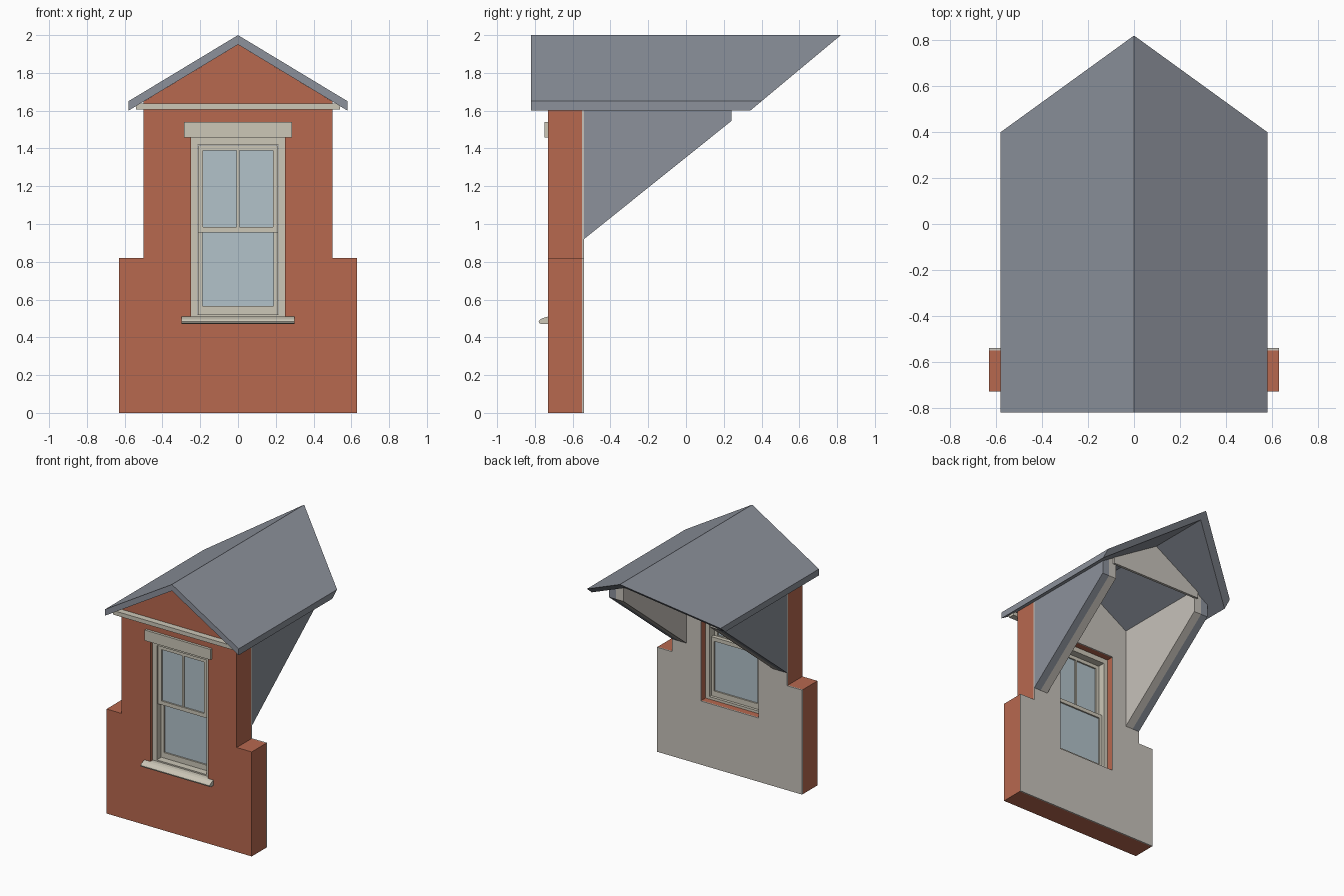
import bpy
import bmesh

if "Cube" in bpy.data.objects:
    bpy.data.objects.remove(bpy.data.objects["Cube"])


def material(name, rgb):
    m = bpy.data.materials.new(name)
    m.diffuse_color = (*rgb, 1)
    m.use_nodes = True
    m.node_tree.nodes["Principled BSDF"].inputs["Base Color"].default_value = m.diffuse_color
    return m


BRICK = material("brick", (0.477, 0.140, 0.078))
SLATE = material("slate", (0.263, 0.285, 0.330))
PAINT = material("stone_paint", (0.604, 0.571, 0.477))
PLASTER = material("plaster", (0.571, 0.539, 0.492))
GLASS = material("glass", (0.448, 0.539, 0.586))


def prism(name, points, mat, mirror=False):
    """Solid between two matching rings of 3D points, given as (near, far) pairs."""
    bm = bmesh.new()
    near = [bm.verts.new(a) for a, b in points]
    far = [bm.verts.new(b) for a, b in points]
    bm.faces.new(near)
    bm.faces.new(far[::-1])
    for i in range(len(points)):
        j = (i + 1) % len(points)
        bm.faces.new((near[i], far[i], far[j], near[j]))
    if mirror:
        # open the faces on the centre plane so the halves join cleanly
        seam = [f for f in bm.faces if all(abs(v.co.x) < 1e-5 for v in f.verts)]
        bmesh.ops.delete(bm, geom=seam, context='FACES')
    bmesh.ops.recalc_face_normals(bm, faces=bm.faces[:])
    mesh = bpy.data.meshes.new(name)
    bm.to_mesh(mesh)
    bm.free()
    mesh.materials.append(mat)
    obj = bpy.data.objects.new(name, mesh)
    bpy.context.collection.objects.link(obj)
    if mirror:
        obj.modifiers.new("mirror", 'MIRROR').use_clip = True
    return obj


def along_y(name, profile, y0, y1, mat, mirror=False):
    return prism(name, [((x, y0, z), (x, y1, z)) for x, z in profile], mat, mirror)


def along_x(name, profile, x0, x1, mat, mirror=False):
    return prism(name, [((x0, y, z), (x1, y, z)) for y, z in profile], mat, mirror)


def box(name, x0, x1, y0, y1, z0, z1, mat, mirror=False):
    return along_y(name, [(x0, z0), (x1, z0), (x1, z1), (x0, z1)], y0, y1, mat, mirror)


# Gabled wall with window opening: brick outside, thin plaster inside
half_wall = [(0, 0), (0.63, 0), (0.63, 0.82), (0.5, 0.82), (0.5, 1.648), (0, 1.95),
             (0, 1.458), (0.25, 1.458), (0.25, 0.50), (0, 0.50)]
along_y("brick_wall", half_wall, -0.73, -0.55, BRICK, True)
along_y("inner_plaster", half_wall, -0.55, -0.54, PLASTER, True)

# Roof: chevron section whose rear end is cut to the main roof pitch
chevron = [(-0.58, 1.65), (0, 2.0), (0.58, 1.65), (0.58, 1.60), (0, 1.95), (-0.58, 1.60)]
prism("roof", [((x, -0.82, z), (x, 0.82 - 1.2 * (2 - z), z)) for x, z in chevron], SLATE)


# Side cheeks: slate outside, plaster inside
def cheek(top):
    return [(-0.54, 0.92), (0.24, 1.545), (0.24, top), (-0.54, top)]


for side, s in (("right", 1), ("left", -1)):
    along_x(side + "_cheek_slate", cheek(1.69), s * 0.44, s * 0.50, SLATE)
    along_x(side + "_cheek_plaster", cheek(1.728), s * 0.375, s * 0.44, PLASTER)

# Panel closing the rear of the gable
along_y("rear_gable_panel", [(-0.40, 1.66), (0.40, 1.66), (0.40, 1.709), (0, 1.95),
                             (-0.40, 1.709)], 0.235, 0.255, PLASTER)

# Stone trim on the front
box("cornice", -0.54, 0.54, -0.78, -0.73, 1.605, 1.637, PAINT)
box("lintel", -0.285, 0.285, -0.75, -0.72, 1.457, 1.54, PAINT)
along_x("window_sill", [(-0.70, 0.47), (-0.765, 0.47), (-0.777, 0.475), (-0.78, 0.485),
                        (-0.772, 0.495), (-0.75, 0.505), (-0.73, 0.51), (-0.70, 0.51)],
        -0.30, 0.30, PAINT)

# Fixed window frame
box("frame_jambs", 0.215, 0.25, -0.70, -0.60, 0.50, 1.458, PAINT, True)
box("frame_head", -0.215, 0.215, -0.70, -0.60, 1.418, 1.458, PAINT)
box("frame_base", -0.215, 0.215, -0.70, -0.60, 0.50, 0.52, PAINT)


def sash(name, half_width, stile, y0, y1, z0, z1, bottom, top):
    w = half_width - stile
    box(name + "_stiles", w, half_width, y0, y1, z0, z1, PAINT, True)
    box(name + "_bottom_rail", -w, w, y0, y1, z0, z0 + bottom, PAINT)
    box(name + "_top_rail", -w, w, y0, y1, z1 - top, z1, PAINT)
    mid = (y0 + y1) / 2
    box(name + "_glass", -w, w, mid - 0.003, mid + 0.003, z0 + bottom, z1 - top, GLASS)


# Sliding sashes: upper in front, lower behind
sash("upper_sash", 0.213, 0.028, -0.685, -0.655, 0.955, 1.416, 0.03, 0.028)
box("upper_glazing_bar", -0.008, 0.008, -0.682, -0.658, 0.985, 1.388, PAINT)
sash("lower_sash", 0.213, 0.025, -0.648, -0.618, 0.522, 0.985, 0.043, 0.03)
